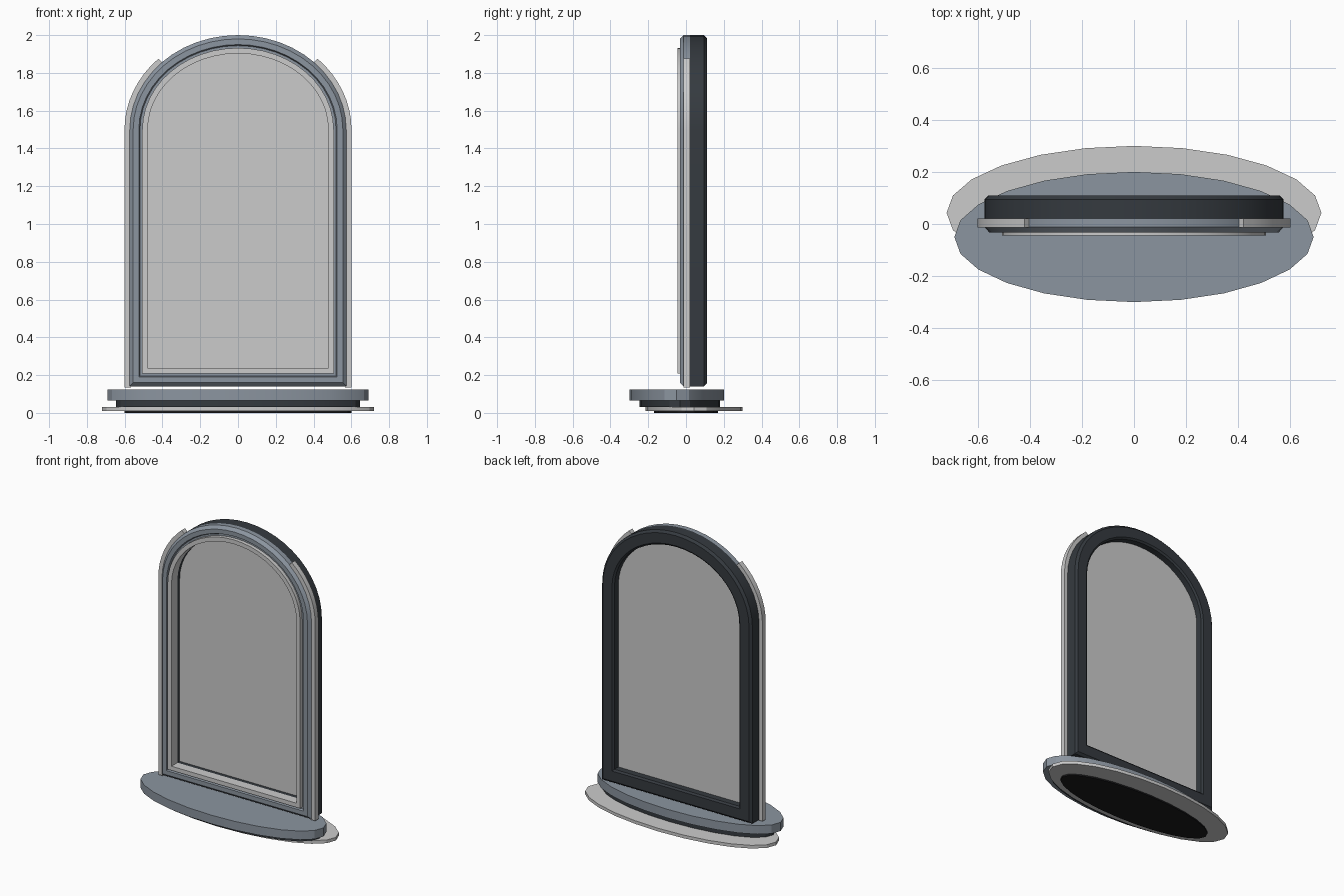
import bpy, bmesh, math

if "Cube" in bpy.data.objects:
    bpy.data.objects.remove(bpy.data.objects["Cube"])

STEPS = 24          # segments over the arch
SPRING = 1.5        # height where the arch begins


def material(name, rgb):
    m = bpy.data.materials.new(name)
    m.diffuse_color = (*rgb, 1)
    m.use_nodes = True
    m.node_tree.nodes["Principled BSDF"].inputs["Base Color"].default_value = m.diffuse_color
    return m


STEEL = material("steel", (0.26, 0.30, 0.35))
DARK = material("dark_metal", (0.035, 0.042, 0.05))
BLACK = material("black_rubber", (0.01, 0.01, 0.011))


def finish(name, bm, mat=None):
    bmesh.ops.recalc_face_normals(bm, faces=bm.faces[:])
    me = bpy.data.meshes.new(name)
    bm.to_mesh(me)
    bm.free()
    ob = bpy.data.objects.new(name, me)
    bpy.context.collection.objects.link(ob)
    if mat:
        me.materials.append(mat)
    bpy.ops.object.select_all(action='DESELECT')
    ob.select_set(True)
    bpy.context.view_layer.objects.active = ob
    bpy.ops.object.shade_smooth_by_angle(angle=math.radians(25))
    return ob


def arch(d):
    """Closed arch outline, inset by d from the outer frame edge."""
    a, b, z0 = 0.575 - d, 0.5 - d, 0.14 + d
    pts = [(-a, z0), (a, z0)]
    for i in range(STEPS + 1):
        t = math.pi * i / STEPS
        pts.append((a * math.cos(t), SPRING + b * math.sin(t)))
    return pts


def side(d, end=math.radians(45.5), n=8):
    """Open outline: right side and the start of the arch."""
    a, b = 0.575 - d, 0.5 - d
    return [(a, 0.135)] + [(a * math.cos(end * i / n), SPRING + b * math.sin(end * i / n))
                           for i in range(n + 1)]


def sweep(name, profile, outline, closed, mat=None):
    """Sweep a closed (inset, y) profile along an outline."""
    bm = bmesh.new()
    rails = [[bm.verts.new((x, y, z)) for x, z in outline(d)] for d, y in profile]
    n, k = len(rails[0]), len(rails)
    for j in range(k):
        r, s = rails[j], rails[(j + 1) % k]
        for i in range(n if closed else n - 1):
            i2 = (i + 1) % n
            bm.faces.new((r[i], r[i2], s[i2], s[i]))
    if not closed:
        bm.faces.new([r[0] for r in rails])
        bm.faces.new([r[-1] for r in rails])
    return finish(name, bm, mat)


def disk(name, rx, ry, cy, z0, z1, mat=None):
    bm = bmesh.new()
    ring = [bm.verts.new((rx * math.cos(math.tau * i / 24),
                          cy + ry * math.sin(math.tau * i / 24), z0)) for i in range(24)]
    f = bm.faces.new(ring)
    top = bmesh.ops.extrude_face_region(bm, geom=[f])["geom"]
    bmesh.ops.translate(bm, vec=(0, 0, z1 - z0),
                        verts=[v for v in top if isinstance(v, bmesh.types.BMVert)])
    return finish(name, bm, mat)


# Layered oval base
disk("base_pad", 0.60, 0.17, 0.0, 0.0, 0.012, BLACK)
disk("base_lower_plate", 0.72, 0.257, 0.043, 0.01, 0.032)
disk("base_middle", 0.645, 0.213, -0.033, 0.03, 0.066, DARK)
disk("base_top", 0.69, 0.25, -0.05, 0.065, 0.125, STEEL)

# Arched frame: dark back and stepped front moulding
sweep("frame_back", [(0, 0.02), (0, 0.095), (0.015, 0.11), (0.085, 0.11),
                     (0.097, 0.10), (0.097, 0.02)], arch, True, DARK)
sweep("frame_front", [(0, 0.02), (0, -0.012), (0.02, -0.033), (0.05, -0.033),
                      (0.056, -0.02), (0.068, -0.02), (0.068, 0.02)], arch, True, STEEL)

# Thin raised trim around the opening
sweep("inner_trim", [(0.068, -0.045), (0.097, -0.045), (0.097, 0.02), (0.068, 0.02)],
      arch, True)

# Panel filling the opening
bm = bmesh.new()
face = bm.faces.new([bm.verts.new((x, 0.045, z)) for x, z in arch(0.09)])
ext = bmesh.ops.extrude_face_region(bm, geom=[face])["geom"]
bmesh.ops.translate(bm, vec=(0, 0.012, 0),
                    verts=[v for v in ext if isinstance(v, bmesh.types.BMVert)])
finish("panel", bm)

# Side strips running up onto the arch, mirrored
strip = sweep("side_strips", [(0.008, -0.014), (-0.026, -0.014), (-0.026, 0.022), (0.008, 0.022)],
              side, False)
strip.modifiers.new("mirror", 'MIRROR')
